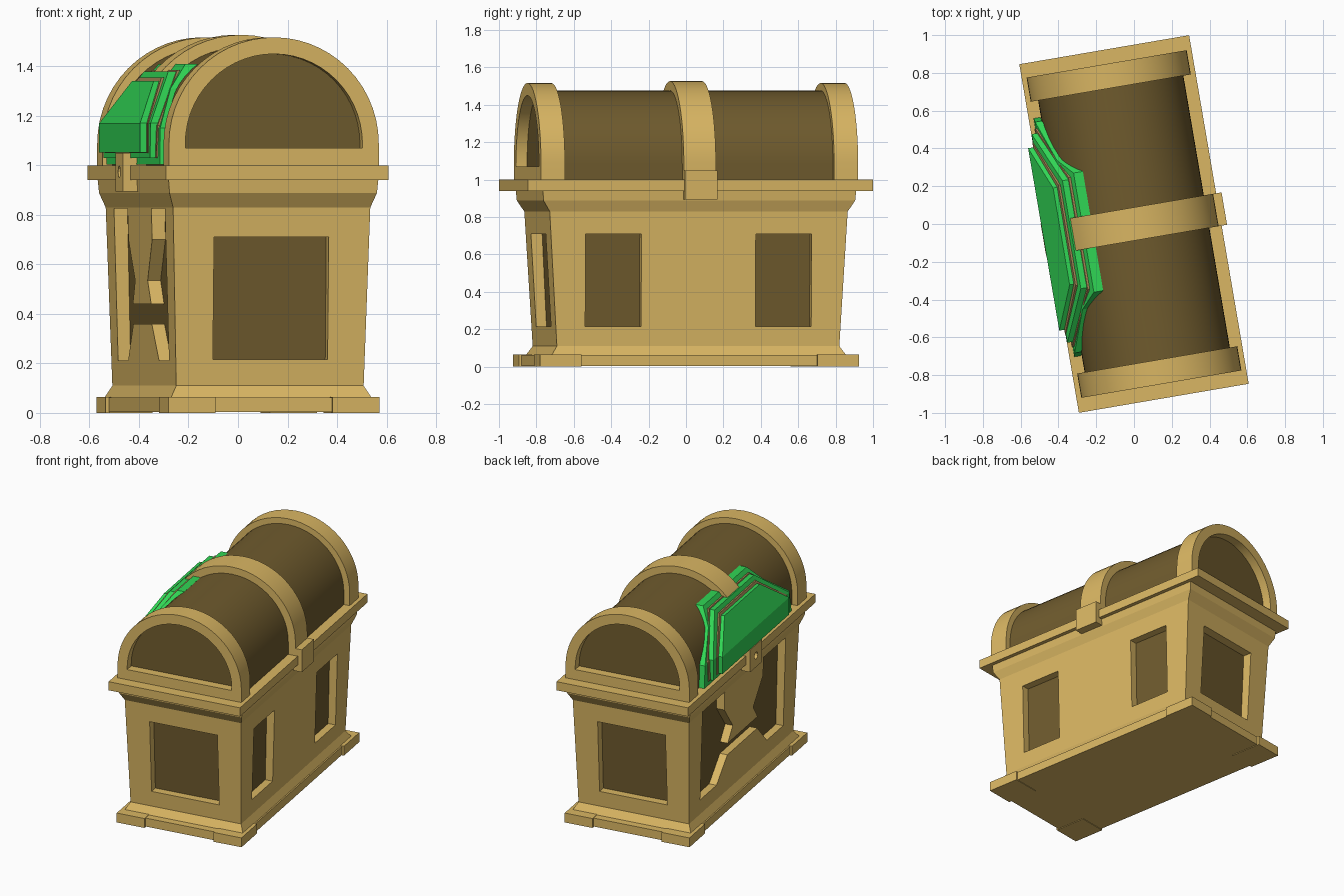
import bpy, bmesh
from math import sin, cos, pi, radians
from mathutils import Matrix

if "Cube" in bpy.data.objects:
    bpy.data.objects.remove(bpy.data.objects["Cube"])

# The whole chest is turned slightly about z; parts are built in local (u = width, v = length, z)
TURN = Matrix.Rotation(radians(9.7), 4, 'Z')


def material(name, rgb):
    m = bpy.data.materials.new(name)
    m.diffuse_color = (*rgb, 1)
    m.use_nodes = True
    m.node_tree.nodes["Principled BSDF"].inputs["Base Color"].default_value = m.diffuse_color
    return m


GOLD = material("gold", (0.70, 0.47, 0.125))
BROWN = material("dark_wood", (0.16, 0.105, 0.027))
GREEN = material("green", (0.03, 0.67, 0.09))
TAN = material("tan", (0.37, 0.24, 0.09))


def loft(name, loops, mat, caps="ngon", smooth=False):
    """Join equal closed loops; caps: 'ngon', 'strip' (folded sheets) or 'ring' (last joins first)."""
    bm = bmesh.new()
    rows = [[bm.verts.new(TURN @ Matrix.Translation(p).to_translation()) for p in lp] for lp in loops]
    n = len(rows[0])
    pairs = list(zip(rows, rows[1:]))
    if caps == "ring":
        pairs.append((rows[-1], rows[0]))
    for a, b in pairs:
        for i in range(n):
            j = (i + 1) % n
            bm.faces.new((a[i], a[j], b[j], b[i]))
    if caps == "ngon":
        bm.faces.new(rows[0])
        bm.faces.new(rows[-1])
    elif caps == "strip":
        for r in (rows[0], rows[-1]):
            for i in range(n // 2 - 1):
                bm.faces.new((r[i], r[i + 1], r[n - 2 - i], r[n - 1 - i]))
    bmesh.ops.recalc_face_normals(bm, faces=bm.faces)
    me = bpy.data.meshes.new(name)
    bm.to_mesh(me)
    bm.free()
    me.materials.append(mat)
    ob = bpy.data.objects.new(name, me)
    bpy.context.collection.objects.link(ob)
    if smooth:
        bpy.ops.object.select_all(action='DESELECT')
        ob.select_set(True)
        bpy.context.view_layer.objects.active = ob
        bpy.ops.object.shade_smooth_by_angle(angle=radians(30))
    return ob


def rect(u, v, z):
    return [(-u, -v, z), (u, -v, z), (u, v, z), (-u, v, z)]


def box(name, u0, u1, v0, v1, z0, z1, mat):
    return loft(name, [[(u0, v0, z), (u1, v0, z), (u1, v1, z), (u0, v1, z)] for z in (z0, z1)], mat)


def arch(r, v, base, steps=28, cz=1.087):
    arc = [(r * cos(pi * i / steps), v, cz + r * sin(pi * i / steps)) for i in range(steps + 1)]
    return [(r, v, base)] + arc + [(-r, v, base)]


def cut(target, cutter):
    mod = target.modifiers.new("cut", 'BOOLEAN')
    mod.operation = 'DIFFERENCE'
    mod.solver = 'EXACT'
    mod.object = cutter
    bpy.context.view_layer.objects.active = target
    bpy.ops.object.modifier_apply(modifier=mod.name)
    bpy.data.objects.remove(cutter)


# Base plate and corner feet
loft("base_plate", [rect(0.42, 0.85, 0.004), rect(0.42, 0.85, 0.062)], GOLD)
for su in (-1, 1):
    for sv in (-1, 1):
        us, vs = sorted((su * 0.24, su * 0.433)), sorted((sv * 0.64, sv * 0.865))
        box("corner_foot", *us, *vs, 0, 0.065, GOLD)

# Tapered body with flared foot and cornice
body = loft("body", [rect(0.412, 0.80, 0.06), rect(0.384, 0.766, 0.11), rect(0.404, 0.808, 0.83),
                     rect(0.425, 0.845, 0.888), rect(0.43, 0.85, 0.945)], GOLD)

# Window recesses on the ends and right side
for s in (-1, 1):
    vs = sorted((s * 0.69, s * 1.0))
    cut(body, box("end_cutter", -0.235, 0.235, *vs, 0.215, 0.71, GOLD))
    vs = sorted((s * 0.31, s * 0.613))
    cut(body, box("side_cutter", 0.31, 0.6, *vs, 0.215, 0.71, GOLD))

# Large shaped opening on the left side
half = [(0.22, 0.36), (0.37, 0.212), (0.61, 0.212), (0.61, 0.825),
        (0.285, 0.825), (0.285, 0.70), (0.15, 0.535), (0.22, 0.44)]
outline = half + [(-v, z) for v, z in reversed(half)]
cut(body, loft("opening_cutter", [[(u, v, z) for v, z in outline] for u in (-0.6, -0.31)], GOLD))

# Dark panels seen inside the recesses
loft("inner_panels", [rect(0.334, 0.712, 0.12), rect(0.350, 0.748, 0.88)], BROWN)

# Rim between body and lid
loft("rim", [rect(0.456, 0.936, 0.94), rect(0.456, 0.936, 1.0)], GOLD)

# Barrel lid and its bands
loft("lid", [arch(0.39, -0.80, 0.995), arch(0.39, 0.80, 0.995)], BROWN, smooth=True)
for s in (-1, 1):
    a, b = s * 0.73, s * 0.86
    loft("lid_end_band", [arch(0.43, a, 0.995), arch(0.43, b, 0.995),
                          arch(0.363, b, 1.07), arch(0.363, a, 1.07)], GOLD, caps="ring", smooth=True)
loft("lid_middle_band", [arch(0.44, -0.087, 0.995), arch(0.44, 0.087, 0.995)], GOLD, smooth=True)

# Hinge block on the right, lock block with keyhole on the left
box("hinge_block", 0.40, 0.485, -0.087, 0.087, 0.895, 1.05, GOLD)
lock = box("lock_block", -0.487, -0.40, -0.087, 0.087, 0.895, 1.05, GOLD)
ring = [(0.024 * cos(pi * i / 6), 0.974 + 0.024 * sin(pi * i / 6)) for i in range(12)]
cut(lock, loft("keyhole_cutter", [[(u, v, z) for v, z in ring] for u in (-0.6, -0.46)], GOLD))
loft("keyhole", [[(u, v, z) for v, z in ring] for u in (-0.462, -0.45)], BROWN)


def sheet(name, rows, mat):
    """Folded sheet against the lid; rows are (v, z, outer u, inner u) from bottom to top."""
    loops = []
    for k in (2, 3):
        side = [(r[k], r[0], r[1]) for r in rows]
        loops.append(side + [(u, -v, z) for u, v, z in reversed(side)])
    loft(name, loops, mat, caps="strip")


# Layered green and tan sheets leaning on the left of the lid
sheet("outer_green_sheet", [(0.49, 1.052, -0.485, -0.447), (0.49, 1.17, -0.485, -0.447),
                            (0.26, 1.34, -0.39, -0.355)], GREEN)
sheet("outer_tan_sheet", [(0.515, 1.05, -0.458, -0.435), (0.515, 1.17, -0.458, -0.435),
                          (0.27, 1.355, -0.36, -0.33)], TAN)
sheet("middle_green_sheet", [(0.56, 1.03, -0.456, -0.418), (0.56, 1.17, -0.454, -0.416),
                             (0.29, 1.38, -0.335, -0.295)], GREEN)
sheet("inner_tan_sheet", [(0.585, 1.03, -0.435, -0.41), (0.585, 1.16, -0.43, -0.405),
                          (0.30, 1.385, -0.30, -0.265)], TAN)
sheet("inner_green_sheet", [(0.64, 1.003, -0.43, -0.393), (0.62, 1.15, -0.425, -0.388),
                            (0.40, 1.31, -0.345, -0.305), (0.32, 1.41, -0.27, -0.22)], GREEN)
